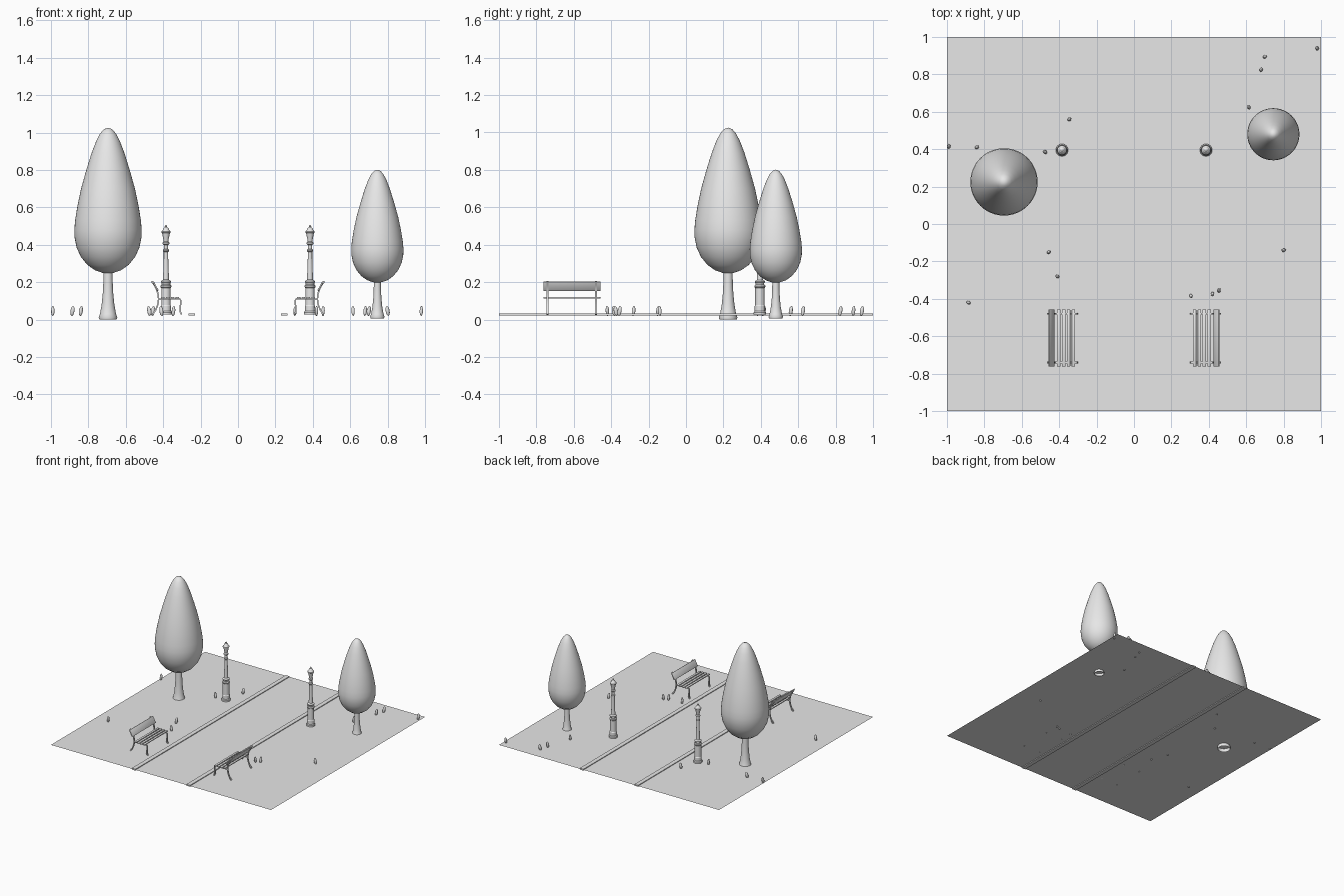
import bpy, bmesh, math, random
from mathutils import Vector, Matrix

cube = bpy.data.objects.get("Cube")
if cube:
    bpy.data.objects.remove(cube, do_unlink=True)

GREY = (0.8, 0.8, 0.8, 1)
grey = bpy.data.materials.new("plain grey")
grey.use_nodes = True
grey.diffuse_color = GREY
grey.node_tree.nodes["Principled BSDF"].inputs["Base Color"].default_value = GREY

GROUND = 0.027


def finish(name, bm, angle=None):
    """Turn a bmesh into an object, optionally smooth shaded."""
    bmesh.ops.recalc_face_normals(bm, faces=bm.faces)
    mesh = bpy.data.meshes.new(name)
    bm.to_mesh(mesh)
    bm.free()
    mesh.materials.append(grey)
    obj = bpy.data.objects.new(name, mesh)
    bpy.context.collection.objects.link(obj)
    if angle:
        bpy.ops.object.select_all(action='DESELECT')
        obj.select_set(True)
        bpy.context.view_layer.objects.active = obj
        bpy.ops.object.shade_smooth_by_angle(angle=math.radians(angle))
    return obj


def lathe(name, profile, at, scale=1, sides=32, angle=40):
    """Spin (radius, height) points around z."""
    bm = bmesh.new()
    verts = [bm.verts.new((r, 0, z)) for r, z in profile]
    edges = [bm.edges.new(pair) for pair in zip(verts, verts[1:])]
    bmesh.ops.spin(bm, geom=verts + edges, cent=(0, 0, 0), axis=(0, 0, 1),
                   angle=math.tau, steps=sides, use_merge=True)
    bmesh.ops.remove_doubles(bm, verts=bm.verts, dist=1e-5)
    bmesh.ops.transform(bm, matrix=Matrix.Translation(at) @ Matrix.Scale(scale, 4),
                        verts=bm.verts)
    return finish(name, bm, angle)


def box(name, centre, size, tilt=0, bevel=0):
    bm = bmesh.new()
    bmesh.ops.create_cube(bm, size=1)
    bmesh.ops.scale(bm, vec=size, verts=bm.verts)
    if bevel:
        bmesh.ops.bevel(bm, geom=bm.edges[:], offset=bevel, segments=2,
                        profile=0.5, affect='EDGES')
    bmesh.ops.transform(bm, matrix=Matrix.Translation(centre)
                        @ Matrix.Rotation(tilt, 4, 'Y'), verts=bm.verts)
    return finish(name, bm, 35 if bevel else None)


def smooth_path(points, rounds=2):
    """Corner cutting for softly bent bars."""
    pts = [Vector(p) for p in points]
    for _ in range(rounds):
        cut = [pts[0]]
        for a, b in zip(pts, pts[1:]):
            cut += [a.lerp(b, 0.25), a.lerp(b, 0.75)]
        pts = cut + [pts[-1]]
    return pts


def bar(name, points, y, side, thick=0.008, width=0.01):
    """Sweep a rectangular bar along an x-z path."""
    pts = smooth_path(points)
    bm = bmesh.new()
    rings = []
    for i, p in enumerate(pts):
        t = (pts[min(i + 1, len(pts) - 1)] - pts[max(i - 1, 0)]).normalized()
        n = Vector((-t.y, t.x)) * thick / 2
        corners = ((p + n, -1), (p + n, 1), (p - n, 1), (p - n, -1))
        rings.append([bm.verts.new((q.x * side, y + s * width / 2, q.y))
                      for q, s in corners])
    for a, b in zip(rings, rings[1:]):
        for k in range(4):
            bm.faces.new((a[k], a[k - 1], b[k - 1], b[k]))
    bm.faces.new(rings[0])
    bm.faces.new(rings[-1])
    return finish(name, bm, 40)


# Ground sheet and path kerbs
bm = bmesh.new()
bmesh.ops.create_grid(bm, x_segments=1, y_segments=1, size=1,
                      matrix=Matrix.Translation((0, 0, GROUND)))
finish("ground", bm)
for side, label in ((-1, "right"), (1, "left")):
    box(label + "_kerb", (side * 0.248, 0, GROUND), (0.034, 2, 0.012))

# Trees: flared trunk and egg-shaped crown
trunk = [(0.046, 0), (0.05, 0.012), (0.043, 0.03), (0.034, 0.08),
         (0.028, 0.14), (0.025, 0.2), (0.024, 0.28)]
crown = [(0, 0.248), (0.03, 0.25), (0.07, 0.264), (0.11, 0.292), (0.145, 0.335),
         (0.168, 0.385), (0.179, 0.44), (0.18, 0.48), (0.176, 0.53),
         (0.163, 0.61), (0.144, 0.7), (0.116, 0.8), (0.088, 0.89),
         (0.063, 0.955), (0.042, 0.995), (0.022, 1.018), (0, 1.026)]
for label, at, scale in (("large_tree", (-0.695, 0.225, 0), 1),
                         ("small_tree", (0.745, 0.48, 0.006), 0.775)):
    lathe(label + "_trunk", trunk, at, scale, angle=60)
    lathe(label + "_crown", crown, at, scale, sides=48, angle=60)

# Lamp posts: pedestal, slim shaft, lantern
lamp = [(0.033, 0), (0.033, 0.012), (0.028, 0.018), (0.028, 0.045), (0.025, 0.05),
        (0.025, 0.142), (0.029, 0.147), (0.029, 0.154), (0.023, 0.16),
        (0.023, 0.168), (0.027, 0.172), (0.027, 0.178), (0.016, 0.186),
        (0.012, 0.3), (0.012, 0.335), (0.016, 0.339), (0.016, 0.346),
        (0.011, 0.35), (0.011, 0.372), (0.018, 0.378), (0.018, 0.384),
        (0.012, 0.39), (0.014, 0.402), (0.021, 0.435), (0.025, 0.438),
        (0.025, 0.444), (0.019, 0.449), (0.014, 0.461), (0.006, 0.467),
        (0.007, 0.474), (0, 0.48)]
for side, label in ((-1, "right"), (1, "left")):
    lathe(label + "_lamp_post", lamp, (side * 0.385, 0.395, GROUND), sides=24, angle=30)

# Benches, facing each other across the path
front_leg = [(0.302, 0.027), (0.312, 0.05), (0.302, 0.11), (0.33, 0.112), (0.42, 0.108)]
back_leg = [(0.458, 0.027), (0.44, 0.05), (0.425, 0.09), (0.425, 0.13),
            (0.438, 0.17), (0.462, 0.205)]
BENCH_Y, LENGTH = -0.61, 0.305
for side, label in ((-1, "right"), (1, "left")):
    for end in (-1, 1):
        y = BENCH_Y + end * 0.13
        place = "_back_" if end > 0 else "_front_"
        bar(label + place + "seat_support", front_leg, y, side)
        bar(label + place + "rear_leg", back_leg, y, side)
    for i in range(4):
        box(f"{label}_seat_slat_{i + 1}", (side * (0.324 + 0.026 * i), BENCH_Y, 0.117),
            (0.019, LENGTH, 0.009), bevel=0.003)
    box(label + "_backrest", (side * 0.441, BENCH_Y, 0.179),
        (0.008, LENGTH, 0.056), tilt=side * math.radians(28), bevel=0.002)

# Small upright pebbles scattered over the lawns
random.seed(4)
spots = [(-0.99, 0.415), (-0.84, 0.41), (-0.475, 0.385), (-0.345, 0.56),
         (-0.455, -0.15), (-0.41, -0.28), (-0.885, -0.42), (0.305, -0.385),
         (0.42, -0.375), (0.455, -0.355), (0.8, -0.14), (0.615, 0.625),
         (0.68, 0.825), (0.7, 0.895), (0.98, 0.94)]
for i, (x, y) in enumerate(spots):
    bm = bmesh.new()
    pose = (Matrix.Translation((x, y, 0.046))
            @ Matrix.Rotation(random.uniform(0, math.tau), 4, 'Z')
            @ Matrix.Rotation(math.radians(10), 4, 'Y')
            @ Matrix.Diagonal((0.011, 0.009, 0.027, 1)))
    bmesh.ops.create_uvsphere(bm, u_segments=12, v_segments=8, radius=1, matrix=pose)
    finish(f"pebble_{i + 1}", bm, 60)
